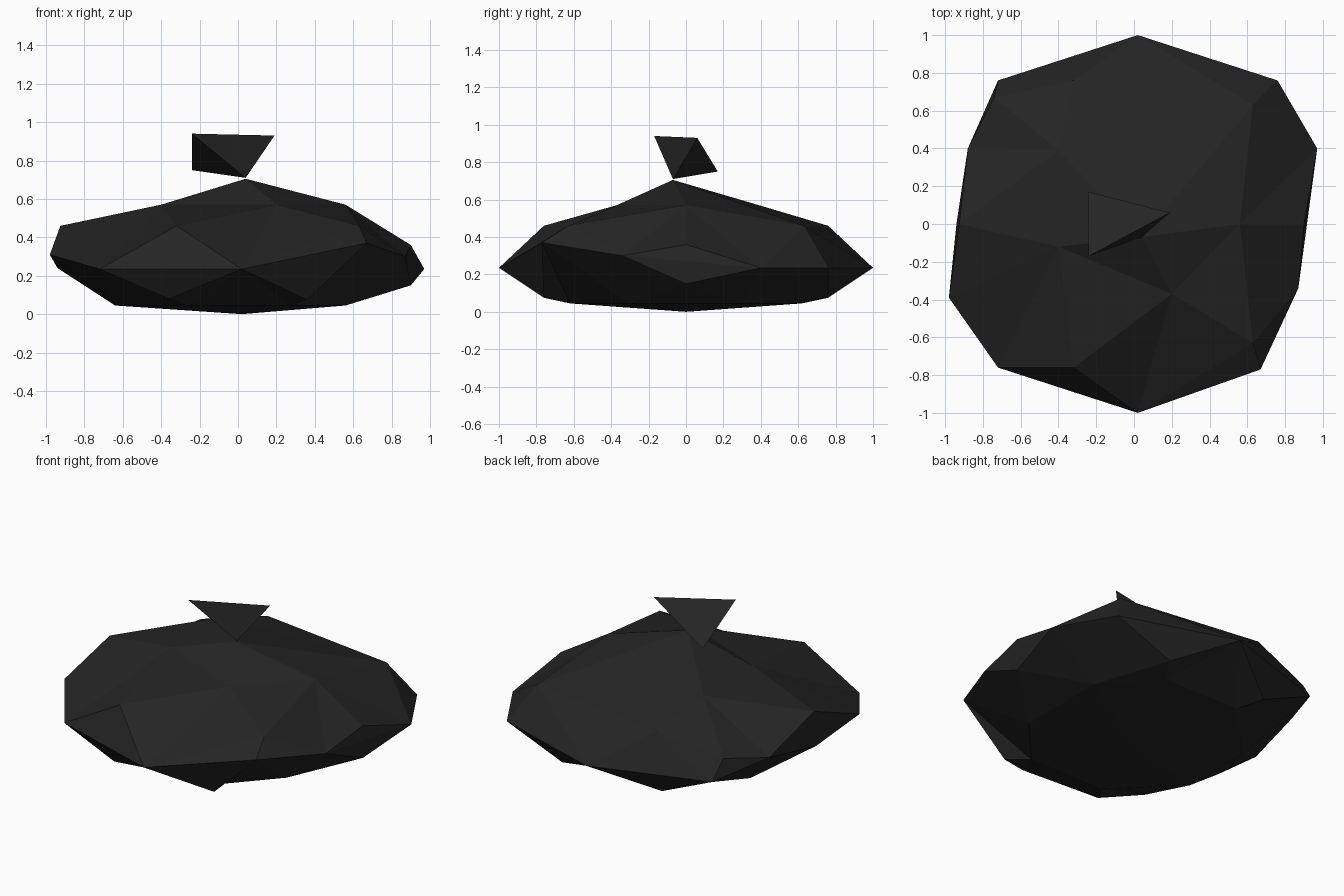
import bpy, bmesh
from mathutils import Vector
from mathutils.geometry import delaunay_2d_cdt

if "Cube" in bpy.data.objects:
    bpy.data.objects.remove(bpy.data.objects["Cube"])

charcoal = bpy.data.materials.new("charcoal")
charcoal.diffuse_color = (0.018, 0.018, 0.018, 1)
charcoal.use_nodes = True
charcoal.node_tree.nodes["Principled BSDF"].inputs["Base Color"].default_value = charcoal.diffuse_color


def finish(name, bm):
    bmesh.ops.remove_doubles(bm, verts=bm.verts, dist=0.0005)
    bmesh.ops.recalc_face_normals(bm, faces=bm.faces)
    me = bpy.data.meshes.new(name)
    bm.to_mesh(me)
    bm.free()
    me.materials.append(charcoal)
    ob = bpy.data.objects.new(name, me)
    bpy.context.collection.objects.link(ob)
    return ob


# Widest outline of the boulder, counter-clockwise
rim = [(0.02, -1, .235), (0.67, -.77, .37), (0.87, -.34, .3), (0.97, .4, .235),
       (0.76, .76, .235), (0.02, 1, .235), (-.72, .76, .235), (-.88, .4, .3),
       (-.94, 0, .24), (-.98, -.39, .31), (-.72, -.76, .235)]

# Facet corners above the outline
crown = [(0.04, -.07, .705), (0.56, 0, .57), (0.2, -.37, .57), (-.4, -.12, .57),
         (-.4, .39, .57), (-.32, -.76, .46), (-.32, .76, .46), (0.63, .63, .46),
         (0.63, -.63, .46), (0.9, 0, .36), (-.925, 0, .46), (-.74, .67, .36)]

# Facet corners below the outline
belly = [(0.02, 0, 0), (0.9, 0, .15)]
for s in (-1, 1):
    belly += [(0.56, s * .3, .045), (-.64, s * .25, .045), (0.27, s * .62, .045),
              (-.27, s * .62, .045), (0.36, s * .76, .075), (-.36, s * .76, .08)]


def add_shell(bm, inner, ridges=()):
    """Facet the area inside the rim, lifting each corner to its height."""
    pts = rim + inner
    n = len(rim)
    edges = [(i, (i + 1) % n) for i in range(n)]
    edges += [(n + a, n + b) for a, b in ridges]
    co, _, faces, src, _, _ = delaunay_2d_cdt(
        [Vector(p[:2]) for p in pts], edges, [], 1, 1e-5)
    vs = []
    for c, o in zip(co, src):
        z = pts[o[0]][2] if o else min(
            pts, key=lambda p: (Vector(p[:2]) - c).length)[2]
        vs.append(bm.verts.new((c.x, c.y, z)))
    for f in faces:
        bm.faces.new([vs[i] for i in f])


# Boulder
bm = bmesh.new()
add_shell(bm, crown, [(0, 1), (0, 2), (0, 3), (0, 4), (2, 3), (1, 2), (2, 5),
                      (2, 8), (1, 7), (1, 8), (0, 7)])
add_shell(bm, belly)
finish("boulder", bm)

# Four-sided shard balanced on the peak
bm = bmesh.new()
for p in [(0.04, -.07, .71), (-.24, .17, .75), (-.24, -.17, .94), (0.19, .06, .93)]:
    bm.verts.new(p)
bmesh.ops.convex_hull(bm, input=bm.verts)
finish("shard", bm)
